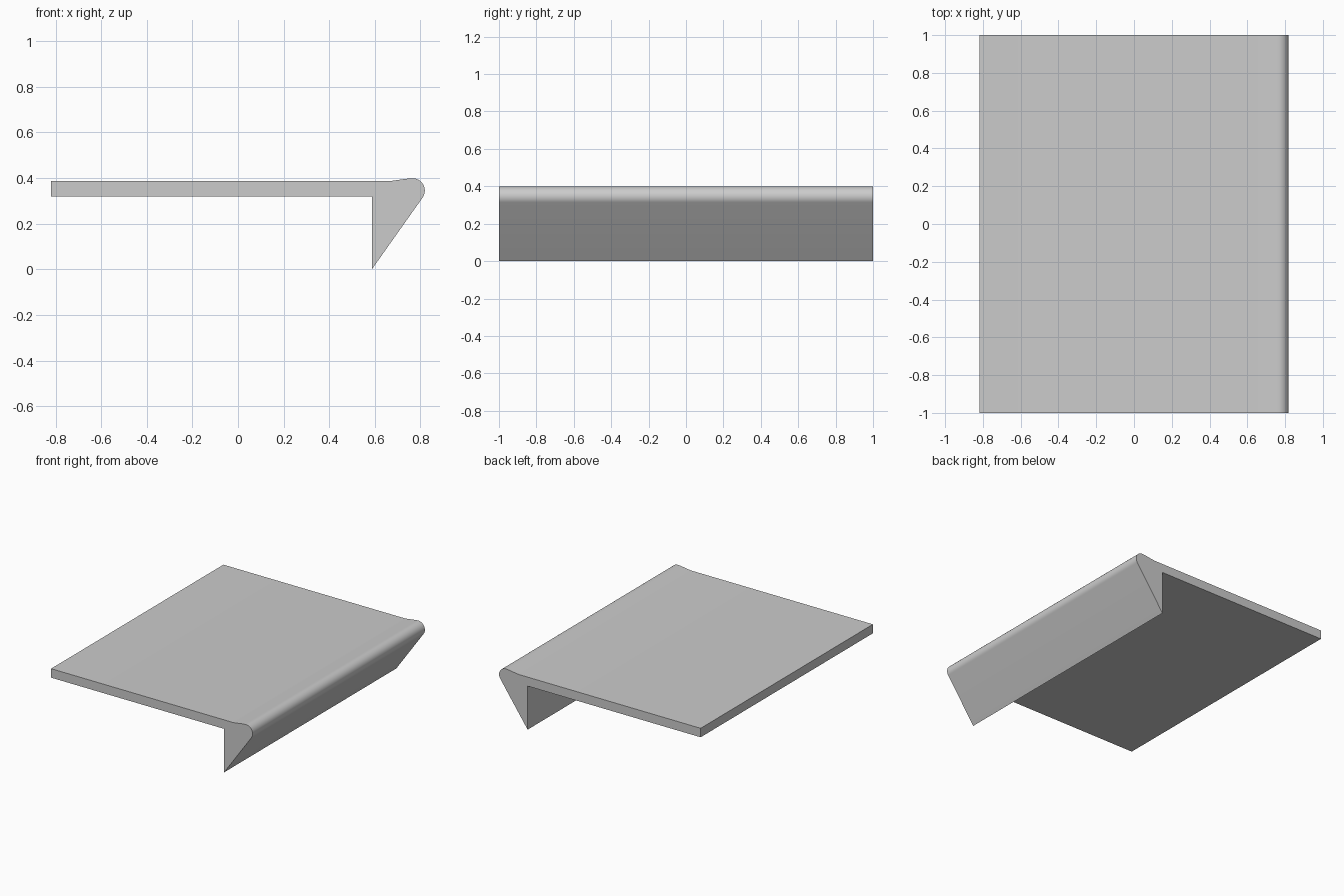
import bpy
import bmesh
from math import sin, cos, radians
from mathutils import Vector

cube = bpy.data.objects.get("Cube")
if cube:
    bpy.data.objects.remove(cube, do_unlink=True)

GREY = (0.6, 0.6, 0.6, 1.0)
HALF_DEPTH = 1.0


def make_material(name, colour):
    mat = bpy.data.materials.new(name)
    mat.use_nodes = True
    mat.diffuse_color = colour
    mat.node_tree.nodes["Principled BSDF"].inputs["Base Color"].default_value = colour
    return mat


def arc(cx, cz, radius, start, end, steps):
    """Points along a circular arc, angles in degrees."""
    angles = [radians(start + (end - start) * i / steps) for i in range(steps + 1)]
    return [(cx + radius * cos(a), cz + radius * sin(a)) for a in angles]


def ease(p, q, steps):
    """Smooth S-shaped step between two points, end points excluded."""
    pts = []
    for i in range(1, steps):
        t = i / steps
        s = t * t * (3 - 2 * t)
        pts.append((p[0] + (q[0] - p[0]) * t, p[1] + (q[1] - p[1]) * (0.5 * s + 0.5 * t)))
    return pts


def extrude_profile(name, points, mat):
    """Closed x-z outline swept from front to back."""
    bm = bmesh.new()
    face = bm.faces.new([bm.verts.new((x, -HALF_DEPTH, z)) for x, z in points])
    result = bmesh.ops.extrude_face_region(bm, geom=[face])
    moved = [v for v in result["geom"] if isinstance(v, bmesh.types.BMVert)]
    bmesh.ops.translate(bm, verts=moved, vec=Vector((0, 2 * HALF_DEPTH, 0)))
    bmesh.ops.recalc_face_normals(bm, faces=bm.faces)
    mesh = bpy.data.meshes.new(name)
    bm.to_mesh(mesh)
    bm.free()
    mesh.materials.append(mat)
    obj = bpy.data.objects.new(name, mesh)
    bpy.context.collection.objects.link(obj)
    bpy.ops.object.select_all(action="DESELECT")
    obj.select_set(True)
    bpy.context.view_layer.objects.active = obj
    bpy.ops.object.shade_smooth_by_angle(angle=radians(30))
    return obj


# Flat tread, rounded raised lip and wedge-shaped drop edge in one outline
lip = arc(0.765, 0.345, 0.054, -35.5, 97, 16)
tread_start = (0.655, 0.386)
outline = [(-0.819, 0.32), (0.587, 0.32), (0.587, 0.0)]
outline += lip + ease(lip[-1], tread_start, 8) + [tread_start, (-0.819, 0.386)]

extrude_profile("stair_nosing", outline, make_material("plain grey", GREY))
